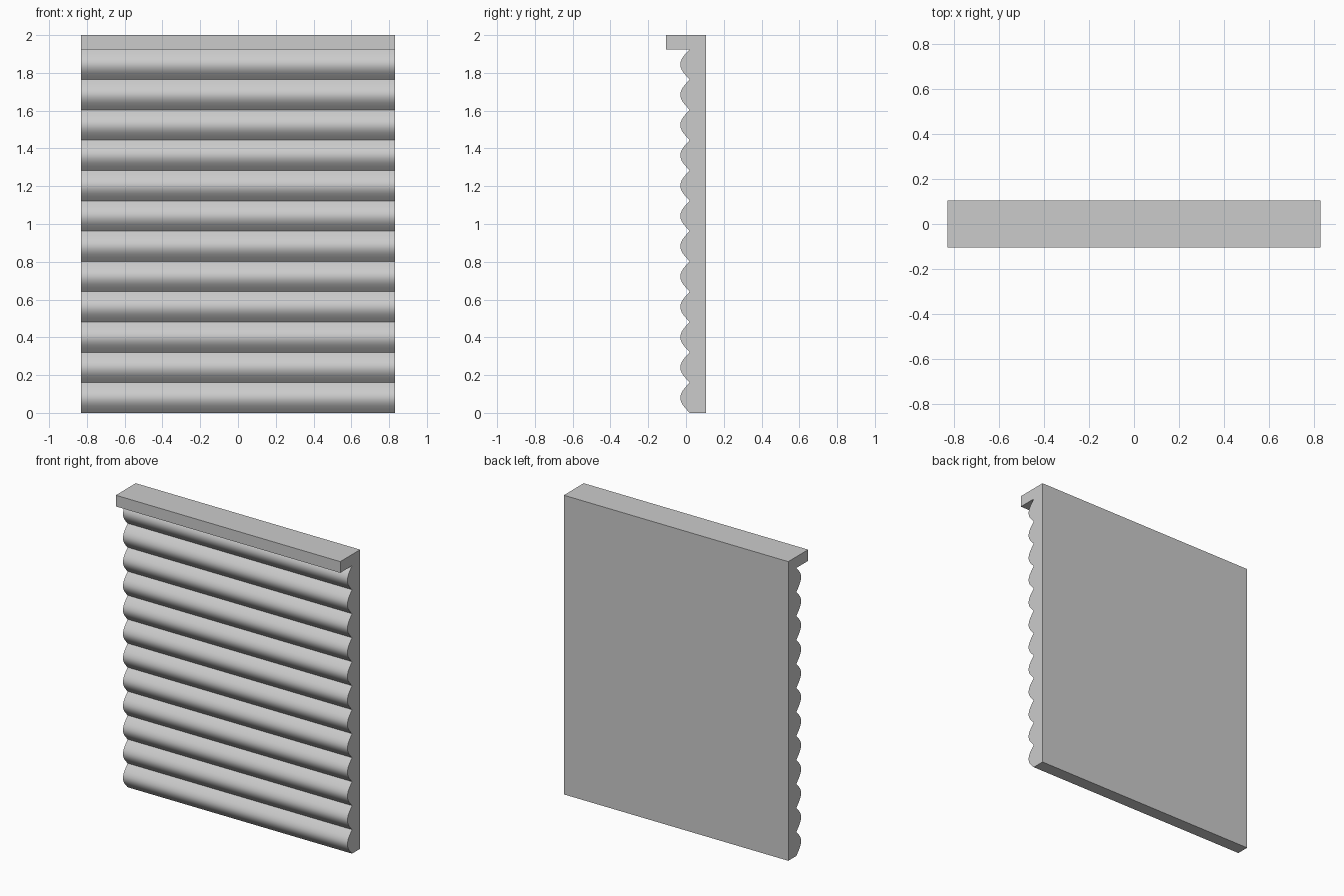
import bpy, bmesh

if "Cube" in bpy.data.objects:
    bpy.data.objects.remove(bpy.data.objects["Cube"])

HALF_W, BACK, VALLEY, LIP = 0.83, 0.105, 0.02, -0.105
COUNT, RAIL_Z, TOP = 12, 1.925, 2.0
pitch = RAIL_Z / COUNT

# one rounded ridge: (fraction of pitch, y), straight flanks and a round crest
half = [(0.0, VALLEY), (0.13, 0.0), (0.24, -0.0145), (0.32, -0.0225),
        (0.41, -0.028), (0.5, -0.03)]
ridge = half + [(1 - t, y) for t, y in reversed(half[1:-1])]

# side profile (y, z): ridged front, overhanging top rail, flat back
profile = [(y, (i + t) * pitch) for i in range(COUNT) for t, y in ridge]
profile += [(VALLEY, RAIL_Z), (LIP, RAIL_Z), (LIP, TOP), (BACK, TOP), (BACK, 0)]

# extrude the profile across the width
bm = bmesh.new()
face = bm.faces.new([bm.verts.new((-HALF_W, y, z)) for y, z in profile])
ext = bmesh.ops.extrude_face_region(bm, geom=[face])
moved = [v for v in ext["geom"] if isinstance(v, bmesh.types.BMVert)]
bmesh.ops.translate(bm, vec=(2 * HALF_W, 0, 0), verts=moved)
bmesh.ops.recalc_face_normals(bm, faces=bm.faces)
mesh = bpy.data.meshes.new("ridged_panel")
bm.to_mesh(mesh)
bm.free()

panel = bpy.data.objects.new("ridged_panel_with_top_rail", mesh)
bpy.context.collection.objects.link(panel)
bpy.context.view_layer.objects.active = panel
panel.select_set(True)
bpy.ops.object.shade_smooth_by_angle(angle=0.6)
